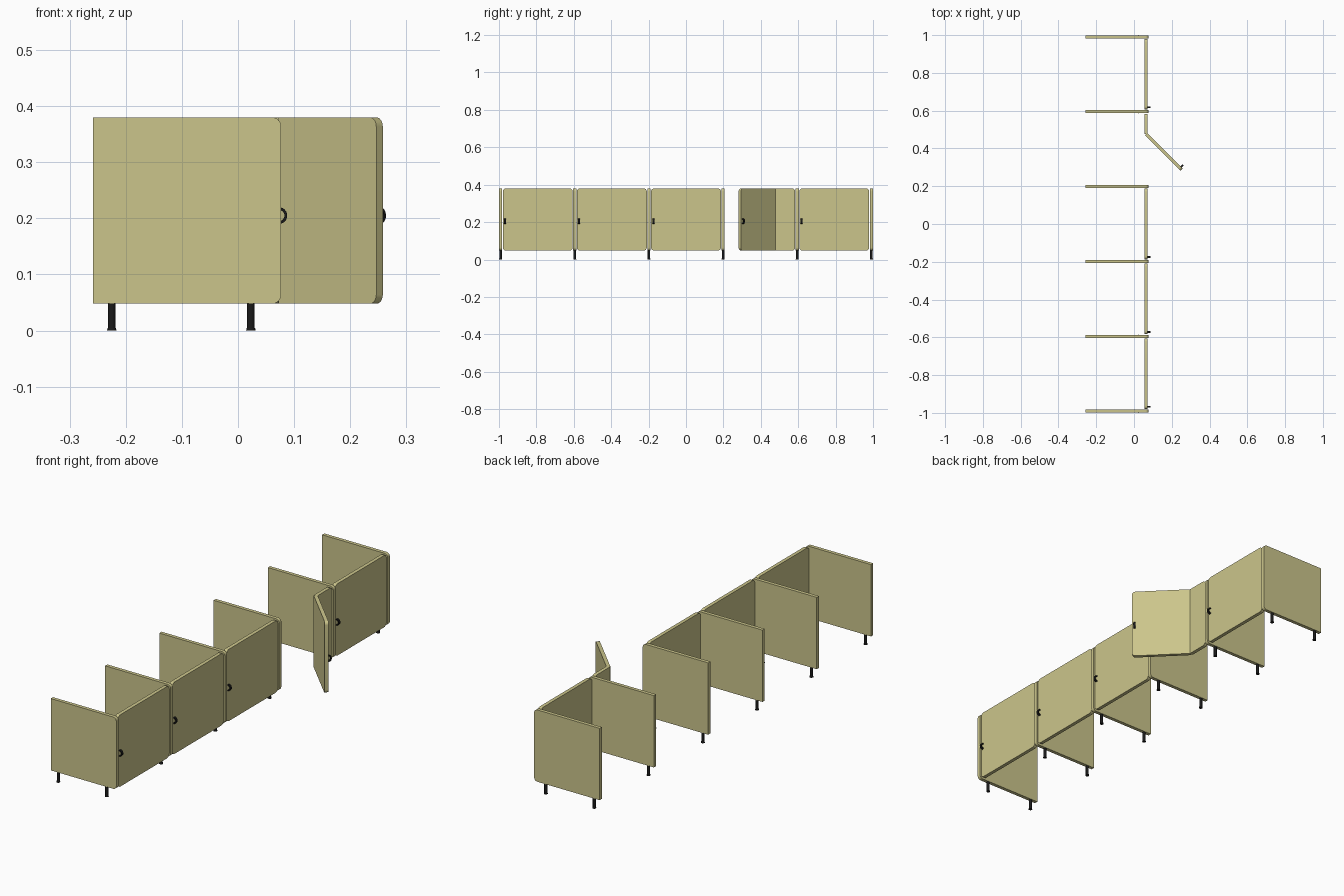
import bpy, bmesh
from math import sin, cos, pi
from mathutils import Matrix, Vector

if "Cube" in bpy.data.objects:
    bpy.data.objects.remove(bpy.data.objects["Cube"])

T = 0.0165                 # panel thickness
Z0, Z1 = 0.048, 0.38       # panel bottom and top
FX = 0.0645                # centre of the front panels in x
BAY = 0.3964
OPEN_BAY = 3


def material(name, col):
    m = bpy.data.materials.new(name)
    m.diffuse_color = (*col, 1)
    m.use_nodes = True
    m.node_tree.nodes["Principled BSDF"].inputs["Base Color"].default_value = m.diffuse_color
    return m


CREAM = material("khaki_laminate", (0.60, 0.56, 0.26))
BLACK = material("black_metal", (0.01, 0.01, 0.01))


def finish(bm, name, mat, matrix):
    bmesh.ops.recalc_face_normals(bm, faces=bm.faces)
    me = bpy.data.meshes.new(name)
    bm.to_mesh(me)
    bm.free()
    me.materials.append(mat)
    ob = bpy.data.objects.new(name, me)
    ob.matrix_world = matrix
    bpy.context.collection.objects.link(ob)
    bpy.ops.object.select_all(action='DESELECT')
    ob.select_set(True)
    bpy.context.view_layer.objects.active = ob
    bpy.ops.object.shade_smooth_by_angle()
    return ob


def panel(name, length, matrix, r=0.016, seg=6):
    """Upright board along local x from 0 to length, far corners rounded."""
    pts = [(0, Z0)]
    for cz, a0 in ((Z0 + r, -pi / 2), (Z1 - r, 0)):
        for i in range(seg + 1):
            a = a0 + i * pi / 2 / seg
            pts.append((length - r + r * cos(a), cz + r * sin(a)))
    pts.append((0, Z1))
    bm = bmesh.new()
    face = bm.faces.new([bm.verts.new((x, -T / 2, z)) for x, z in pts])
    ext = bmesh.ops.extrude_face_region(bm, geom=[face])
    verts = [v for v in ext["geom"] if isinstance(v, bmesh.types.BMVert)]
    bmesh.ops.translate(bm, verts=verts, vec=(0, T, 0))
    return finish(bm, name, CREAM, matrix)


def handle(name, matrix, R=0.0125, w=0.005, d=0.0025, seg=12):
    """Half-ring pull standing out along local +y."""
    bm = bmesh.new()
    rings = []
    for i in range(seg + 1):
        a = -pi / 2 + pi * i / seg
        rings.append([bm.verts.new((x, (R + k) * cos(a), (R + k) * sin(a)))
                      for x, k in ((-w, -d), (w, -d), (w, d), (-w, d))])
    for a, b in zip(rings, rings[1:]):
        for j in range(4):
            bm.faces.new((a[j], a[(j + 1) % 4], b[(j + 1) % 4], b[j]))
    bm.faces.new(rings[0])
    bm.faces.new(rings[-1])
    return finish(bm, name, BLACK, matrix)


def leg(name, x, y):
    """Round post with a flared foot."""
    bm = bmesh.new()
    for r, z0, z1 in ((0.0085, 0, 0.005), (0.0068, 0.005, Z0 + 0.002)):
        bmesh.ops.create_cone(bm, cap_ends=True, segments=16, radius1=r,
                              radius2=r if z0 else 0.0075, depth=z1 - z0,
                              matrix=Matrix.Translation((0, 0, (z0 + z1) / 2)))
    return finish(bm, name, BLACK, Matrix.Translation((x, y, 0)))


def place(x, y, deg):
    return Matrix.Translation((x, y, 0)) @ Matrix.Rotation(deg * pi / 180, 4, 'Z')


HINGE, GAP = 0.277, 0.0115
for i in range(6):
    y = -0.991 + BAY * i
    # dividing wall on two legs
    panel(f"divider_wall_{i}", 0.335, place(-0.258, y, 0))
    leg(f"rear_leg_{i}", -0.225, y)
    leg(f"front_leg_{i}", 0.023, y)
    if i == 5:
        break
    # fixed front panel, then the door hinged on it
    panel(f"front_panel_{i}", BAY - GAP - HINGE, place(FX, y + HINGE, 90))
    door = place(FX, y + HINGE, -45 if i == OPEN_BAY else -90)
    length = HINGE - GAP
    panel(f"door_{i}", length, door)
    handle(f"door_handle_{i}", door @ Matrix.Translation((length - 0.012, T / 2, 0.205)))
